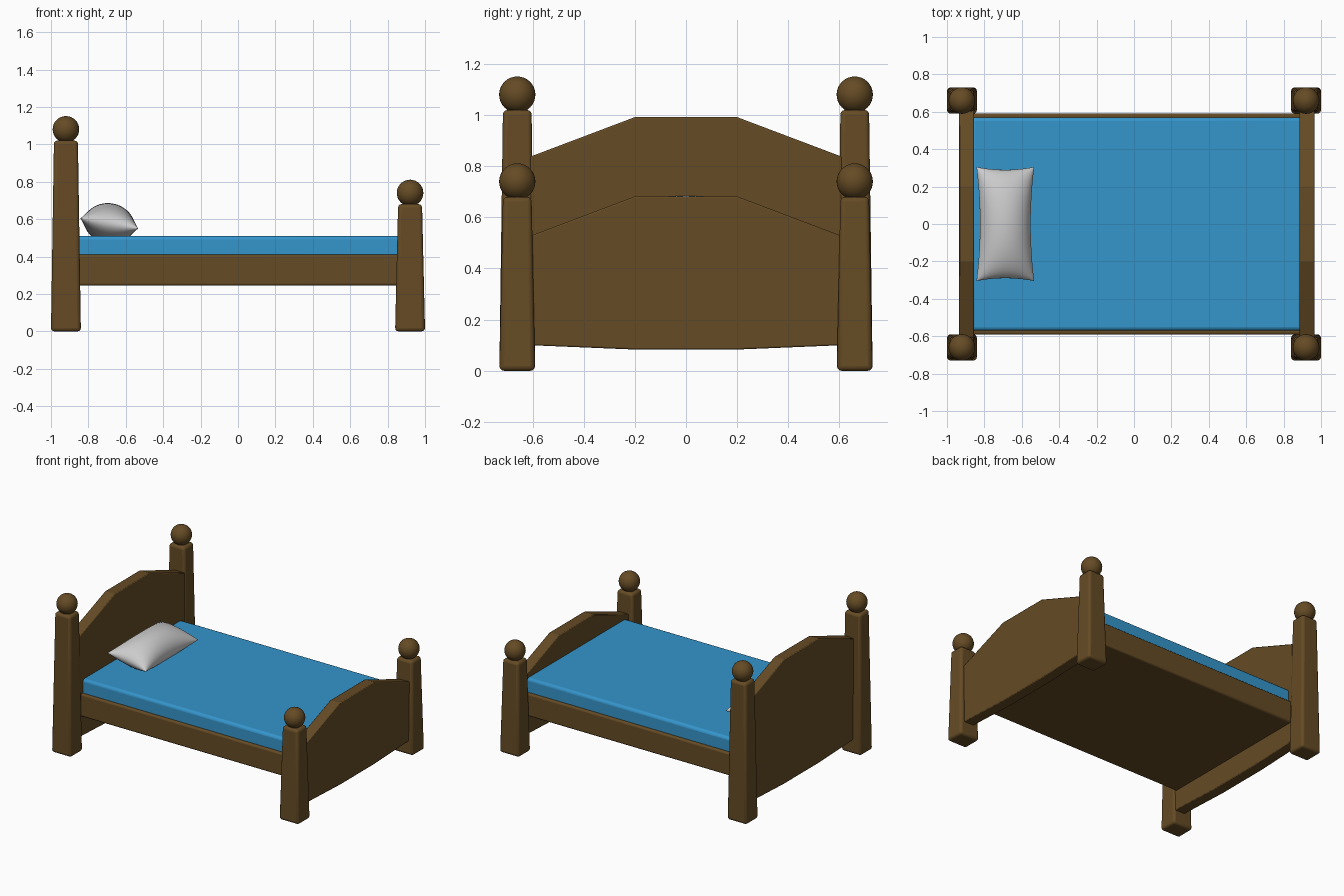
import bpy, bmesh, math
from mathutils import Matrix, Vector

if "Cube" in bpy.data.objects:
    bpy.data.objects.remove(bpy.data.objects["Cube"])


def material(name, color):
    m = bpy.data.materials.new(name)
    m.diffuse_color = color
    m.use_nodes = True
    m.node_tree.nodes["Principled BSDF"].inputs["Base Color"].default_value = m.diffuse_color
    return m


wood = material("wood", (0.13, 0.07, 0.018, 1))
blue = material("blue_cloth", (0.035, 0.30, 0.60, 1))


def finish(name, bm, mat=None, bevel=0, segments=3, angle=40):
    bmesh.ops.recalc_face_normals(bm, faces=bm.faces)
    mesh = bpy.data.meshes.new(name)
    bm.to_mesh(mesh)
    bm.free()
    ob = bpy.data.objects.new(name, mesh)
    bpy.context.collection.objects.link(ob)
    if mat:
        mesh.materials.append(mat)
    if bevel:
        mod = ob.modifiers.new("bevel", "BEVEL")
        mod.width = bevel
        mod.segments = segments
        mod.limit_method = 'ANGLE'
        mod.angle_limit = math.radians(30)
    bpy.ops.object.select_all(action='DESELECT')
    ob.select_set(True)
    bpy.context.view_layer.objects.active = ob
    bpy.ops.object.shade_smooth_by_angle(angle=math.radians(angle))
    return ob


def box(name, lo, hi, mat, bevel, taper=1.0):
    bm = bmesh.new()
    bmesh.ops.create_cube(bm, size=1)
    c = [(a + b) / 2 for a, b in zip(lo, hi)]
    s = [b - a for a, b in zip(lo, hi)]
    for v in bm.verts:
        t = taper if v.co.z > 0 else 1.0
        v.co = Vector((c[0] + v.co.x * s[0] * t, c[1] + v.co.y * s[1] * t, c[2] + v.co.z * s[2]))
    return finish(name, bm, mat, bevel)


def board(name, x0, x1, shoulder, crown):
    # arched end panel extruded along x
    profile = [(-0.61, 0.10), (-0.2, 0.083), (0.2, 0.083), (0.61, 0.10),
               (0.61, shoulder), (0.2, crown), (-0.2, crown), (-0.61, shoulder)]
    bm = bmesh.new()
    face = bm.faces.new([bm.verts.new((x0, y, z)) for y, z in profile])
    ext = bmesh.ops.extrude_face_region(bm, geom=[face])
    moved = [g for g in ext["geom"] if isinstance(g, bmesh.types.BMVert)]
    bmesh.ops.translate(bm, verts=moved, vec=(x1 - x0, 0, 0))
    return finish(name, bm, wood, 0.006, 2, 15)


# tapered corner posts with ball finials
for end, x, top in (("head", -0.92, 1.02), ("foot", 0.92, 0.68)):
    for side, y in (("front", -0.66), ("back", 0.66)):
        box(f"{end}_{side}_post", (x - 0.08, y - 0.07, 0), (x + 0.08, y + 0.07, top), wood, 0.018, 0.8)
        bm = bmesh.new()
        bmesh.ops.create_uvsphere(bm, u_segments=32, v_segments=16, radius=0.071,
                                  matrix=Matrix.Translation((x, y, top + 0.06)))
        finish(f"{end}_{side}_finial", bm, wood)

# end panels
board("headboard", -0.935, -0.855, 0.837, 0.992)
board("footboard", 0.885, 0.965, 0.527, 0.682)

# base and mattress
box("bed_base", (-0.88, -0.592, 0.245), (0.91, 0.592, 0.41), wood, 0.012)
box("mattress", (-0.87, -0.57, 0.35), (0.9, 0.57, 0.51), blue, 0.02)

# pillow: two puffed sheets sharing a pinched seam
bm = bmesh.new()
for sign in (1, -1):
    grid = bmesh.ops.create_grid(bm, x_segments=24, y_segments=24, size=1)
    for v in grid["verts"]:
        u, w = math.sin(v.co.x * math.pi / 2), math.sin(v.co.y * math.pi / 2)
        puff = (max(0, 1 - u * u) ** 0.55) * (max(0, 1 - w * w) ** 0.5)
        v.co = Vector((0.157 * u * (1 - 0.13 * (1 - w * w)),
                       0.305 * w * (1 - 0.05 * (1 - u * u)),
                       sign * 0.108 * puff))
bmesh.ops.remove_doubles(bm, verts=bm.verts, dist=0.0004)
tilt = Matrix.Translation((-0.688, 0, 0.577)) @ Matrix.Rotation(math.radians(10), 4, 'Y')
bmesh.ops.transform(bm, matrix=tilt, verts=bm.verts)
finish("pillow", bm, None, 0, 3, 60)
